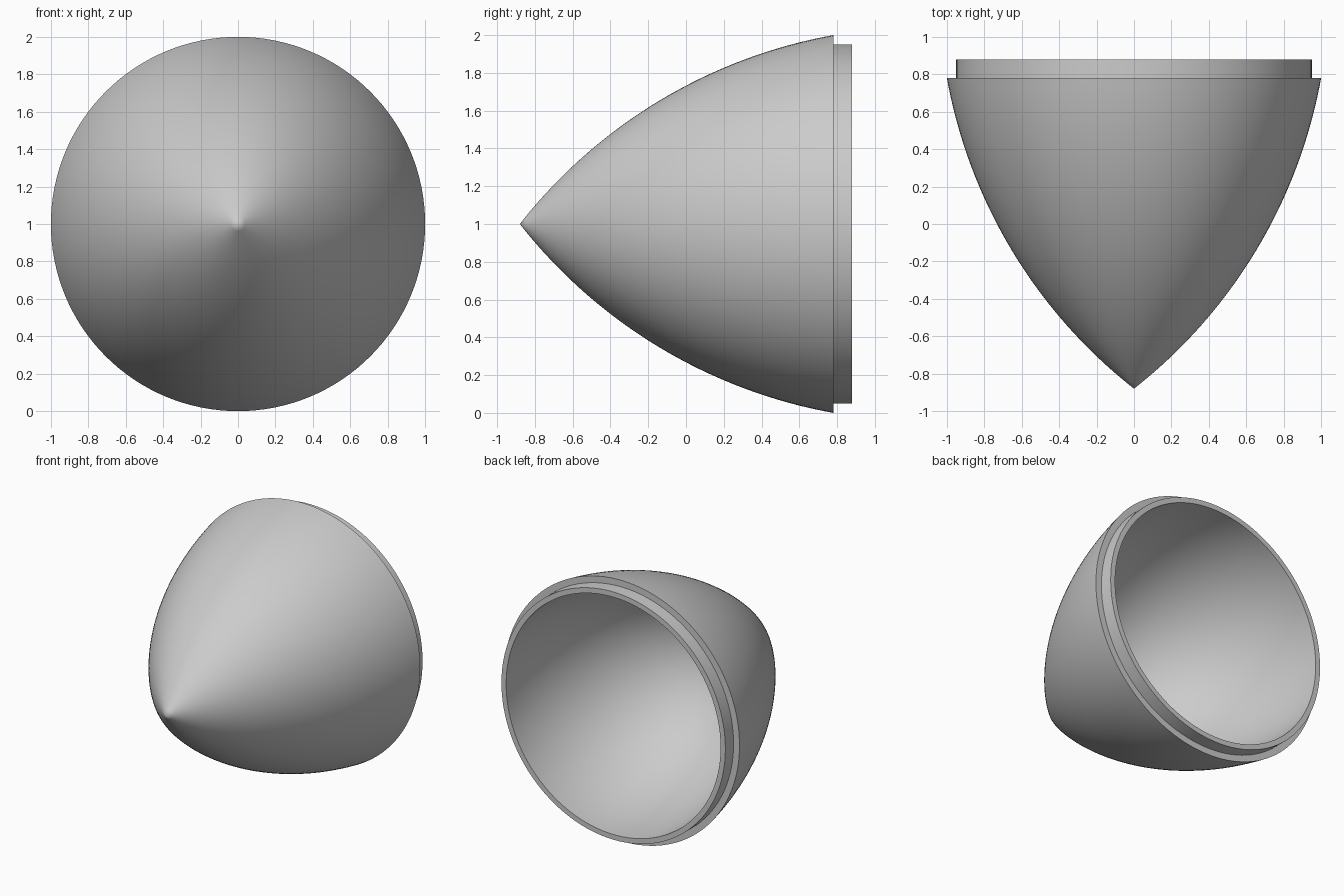
import bpy, bmesh, math
from mathutils import Vector

if "Cube" in bpy.data.objects:
    bpy.data.objects.remove(bpy.data.objects["Cube"])

SIDES, STEPS = 128, 40
TIP, SHOULDER, BACK = -0.88, 0.78, 0.88
BORE, BOTTOM = 0.91, -0.45


def arc(y0, r0, y1, r1, sag):
    """Circular arc of (y, radius) points bulging outward by sag."""
    a, b = Vector((y0, r0)), Vector((y1, r1))
    chord = b - a
    half = chord.length / 2
    radius = (half * half + sag * sag) / (2 * sag)
    normal = Vector((-chord.y, chord.x)).normalized()
    centre = (a + b) / 2 - normal * (radius - sag)
    sweep = math.asin(half / radius)
    along = chord.normalized()
    pts = []
    for i in range(STEPS + 1):
        t = sweep * (2 * i / STEPS - 1)
        p = centre + radius * (along * math.sin(t) + normal * math.cos(t))
        pts.append((p.x, max(p.y, 0.0)))
    return pts


def bowl(y_open, y_bottom, r):
    """Rounded half-ellipse from the open rim to the bottom of the bore."""
    return [(y_open - (y_open - y_bottom) * math.sin(t), max(r * math.cos(t), 0.0))
            for t in (math.pi / 2 * i / STEPS for i in range(STEPS + 1))]


# Profile: outer ogive, step, coupling ring, rounded bore
profile = (arc(TIP, 0.0, SHOULDER, 1.0, 0.178)
           + [(SHOULDER, 0.95), (BACK, 0.95)] + bowl(BACK, BOTTOM, BORE))

# Spin the profile around the y axis
bm = bmesh.new()
verts = [bm.verts.new((r, y, 1.0)) for y, r in profile]
edges = [bm.edges.new(pair) for pair in zip(verts, verts[1:])]
bmesh.ops.spin(bm, geom=verts + edges, cent=(0, 0, 1), axis=(0, 1, 0),
               angle=math.tau, steps=SIDES, use_duplicate=False)
bmesh.ops.remove_doubles(bm, verts=bm.verts, dist=1e-4)
bmesh.ops.recalc_face_normals(bm, faces=bm.faces)
mesh = bpy.data.meshes.new("nose_cone")
bm.to_mesh(mesh)
bm.free()

cone = bpy.data.objects.new("nose_cone", mesh)
bpy.context.collection.objects.link(cone)
grey = bpy.data.materials.new("light grey")
grey.diffuse_color = (0.6, 0.6, 0.6, 1)
grey.use_nodes = True
grey.node_tree.nodes["Principled BSDF"].inputs["Base Color"].default_value = grey.diffuse_color
mesh.materials.append(grey)

# Smooth walls, sharp rims
bpy.context.view_layer.objects.active = cone
cone.select_set(True)
bpy.ops.object.shade_smooth_by_angle(angle=math.radians(35))
